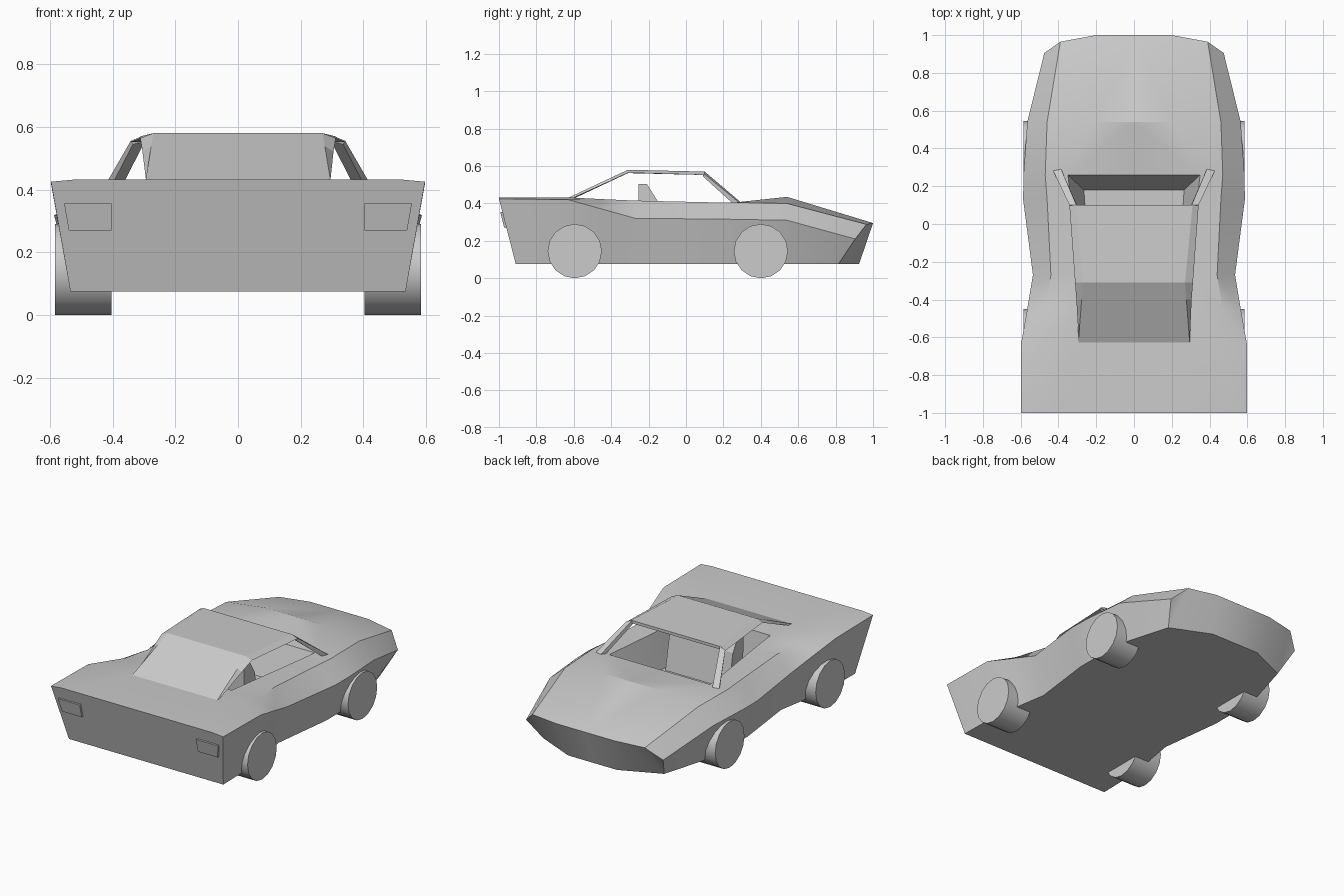
import bpy, bmesh, math
from mathutils import Matrix

if "Cube" in bpy.data.objects:
    bpy.data.objects.remove(bpy.data.objects["Cube"])


def build(name, verts, faces, mirror=False, angle=None):
    bm = bmesh.new()
    vs = [bm.verts.new(v) for v in verts]
    for f in faces:
        bm.faces.new([vs[i] for i in f])
    if mirror:
        bmesh.ops.mirror(bm, geom=bm.verts[:] + bm.edges[:] + bm.faces[:],
                         axis='X', merge_dist=0.0005)
    return finish(name, bm, angle)


def finish(name, bm, angle=None):
    bmesh.ops.recalc_face_normals(bm, faces=bm.faces[:])
    me = bpy.data.meshes.new(name)
    bm.to_mesh(me)
    bm.free()
    ob = bpy.data.objects.new(name, me)
    bpy.context.collection.objects.link(ob)
    if angle:
        bpy.ops.object.select_all(action='DESELECT')
        bpy.context.view_layer.objects.active = ob
        ob.select_set(True)
        bpy.ops.object.shade_smooth_by_angle(angle=math.radians(angle))
    return ob


def loft(rings):
    """Closed skin through equal-length rings, capped at both ends."""
    n = len(rings[0])
    verts = [p for r in rings for p in r]
    faces = [(k * n + i, k * n + (i + 1) % n, (k + 1) * n + (i + 1) % n, (k + 1) * n + i)
             for k in range(len(rings) - 1) for i in range(n)]
    last = (len(rings) - 1) * n
    return verts, faces + [tuple(range(n)), tuple(range(last, last + n))]


# Body shell: half sections along y -> sill, side crease, shoulder, ridge
sill = 0.075
sections = [
    # bottom x,y    crease x,y,z         shoulder x,y,z       ridge x,y,z
    ((.535, -.91), (.597, -1, .425), (.52, -1, .432), (.30, -1, .432)),
    ((.53, -.63), (.597, -.63, .42), (.50, -.63, .432), (.295, -.63, .432)),
    ((.50, -.45), (.565, -.45, .37), (.47, -.45, .423), (.27, -.45, .42)),
    ((.47, -.27), (.535, -.27, .32), (.44, -.27, .415), (.285, -.27, .412)),
    ((.52, .13), (.587, .13, .317), (.46, .13, .406), (.335, .13, .406)),
    ((.52, .26), (.585, .26, .315), (.47, .26, .405), (.35, .26, .405)),
    ((.50, .54), (.565, .54, .31), (.46, .54, .40), (.20, .54, .435)),
    ((.42, .815), (.475, .905, .21), (.39, .965, .288), (.20, 1, .295)),
]
floor = {2: (.22, -.42), 3: (.23, -.27), 4: (.26, .10), 5: (.265, .18)}
verts, faces = [], []
for (bx, by), c, s, r in sections:
    verts += [(0, by, sill), (bx, by, sill), c, s, r, (0, r[1], r[2])]
fid = {}
for k, (x, y) in floor.items():
    fid[k] = len(verts)
    verts += [(x, y, .2), (0, y, .2)]
for k in range(len(sections) - 1):
    a, b = 6 * k, 6 * k + 6
    for i in range(4):
        faces.append((a + i, a + i + 1, b + i + 1, b + i))
    if k in floor and k + 1 in floor:          # open cockpit tub
        f, g = fid[k], fid[k + 1]
        faces += [(a + 4, f, g, b + 4), (f, f + 1, g + 1, g)]
    else:
        faces.append((a + 4, a + 5, b + 5, b + 4))
for k in (2, 5):                               # tub end walls
    faces.append((6 * k + 4, 6 * k + 5, fid[k] + 1, fid[k]))
faces.append((0, 1, 2, 3, 4, 5))               # tail panel
n, m = 6 * (len(sections) - 1), len(verts)     # nose facets
verts += [(.17, .925, sill), (0, .925, sill)]
faces += [(n, n + 1, m, m + 1), (n + 1, n + 2, n + 3), (n + 1, n + 3, n + 4, m),
          (m, n + 4, n + 5, m + 1)]
build("body", verts, faces, mirror=True, angle=22)

# Roof and rear window panel with side flanges
rings = []
for y, z, w, fl, drop in [(-.63, .43, .295, .292, .012), (-.40, .538, .277, .305, .016),
                          (-.31, .58, .27, .312, .016), (.10, .57, .31, .342, .018)]:
    rings.append([(-w, y, z), (w, y, z), (fl, y, z - drop), (w - .015, y, z - .018),
                  (-w + .015, y, z - .018), (-fl, y, z - drop)])
build("roof", *loft(rings))

# Windscreen pillars
for s, side in ((1, "right"), (-1, "left")):
    top = [(s * .305, .10, .57), (s * .342, .10, .556), (s * .335, .09, .545), (s * .298, .09, .553)]
    foot = [(s * .39, .30, .40), (s * .432, .29, .40), (s * .41, .25, .40), (s * .375, .265, .40)]
    build("pillar_" + side, *loft([top, foot]))

# Seat back
profile = [(-.255, .505), (-.21, .505), (-.15, .41), (-.11, .2), (-.25, .2)]
build("seat_back", *loft([[(x, y, z) for y, z in profile] for x in (-.22, .22)]))

# Tail lamps on the sloping rear panel
for s, side in ((1, "right"), (-1, "left")):
    rings = [[(s * .403, -.972 - d, .27), (s * .54, -.972 - d, .27),
              (s * .555, -.993 - d, .355), (s * .403, -.993 - d, .355)] for d in (0, -.03)]
    build("tail_lamp_" + side, *loft(rings))

# Wheels
for y, end in ((-.595, "rear"), (.40, "front")):
    for s, side in ((1, "right"), (-1, "left")):
        bm = bmesh.new()
        bmesh.ops.create_cone(bm, cap_ends=True, segments=16, radius1=.145, radius2=.145,
                              depth=.18, matrix=Matrix.Translation((s * .494, y, .145))
                              @ Matrix.Rotation(math.pi / 2, 4, 'Y'))
        finish(f"wheel_{end}_{side}", bm, angle=30)
